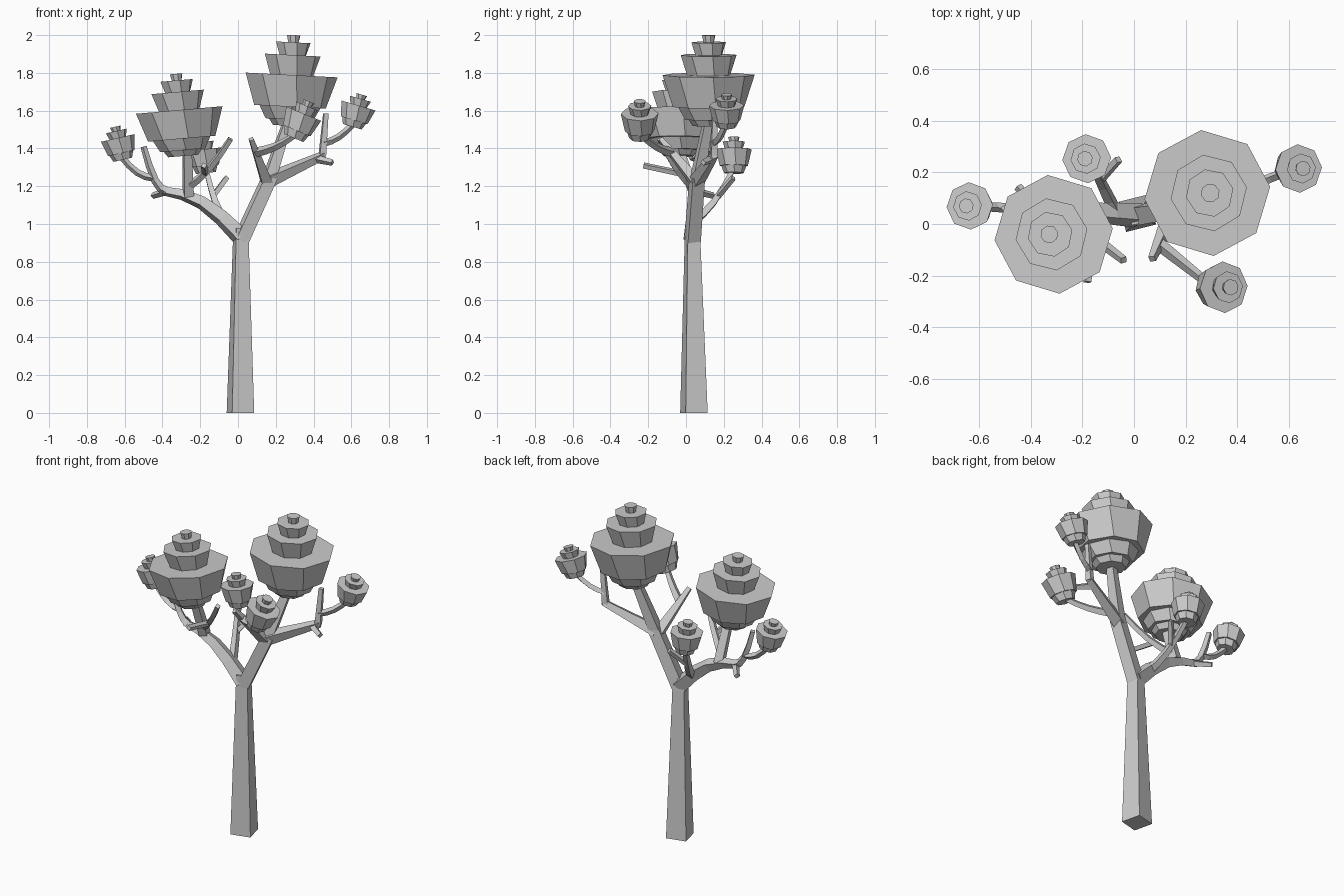
import bpy, bmesh, math
from mathutils import Vector, Matrix

cube = bpy.data.objects.get("Cube")
if cube:
    bpy.data.objects.remove(cube, do_unlink=True)

grey = bpy.data.materials.new("plain_grey")
grey.use_nodes = True
colour = (0.6, 0.6, 0.6, 1)
grey.diffuse_color = colour
grey.node_tree.nodes["Principled BSDF"].inputs["Base Color"].default_value = colour


def skin(name, rings):
    """Join closed rings of points with quads and cap both ends."""
    bm = bmesh.new()
    loops = [[bm.verts.new(point) for point in ring] for ring in rings]
    for low, high in zip(loops, loops[1:]):
        for i in range(len(low)):
            bm.faces.new((low[i - 1], low[i], high[i], high[i - 1]))
    bm.faces.new(loops[0][::-1])
    bm.faces.new(loops[-1])
    bmesh.ops.recalc_face_normals(bm, faces=bm.faces)
    mesh = bpy.data.meshes.new(name)
    bm.to_mesh(mesh)
    bm.free()
    mesh.materials.append(grey)
    bpy.context.collection.objects.link(bpy.data.objects.new(name, mesh))


def limb(name, start, tip, thick, thin=0.017, sag=0, steps=4):
    """Four-sided tapered limb that sags midway; returns its centre line."""
    start, tip = Vector(start), Vector(tip)

    def centre(t):
        return start.lerp(tip, t) - Vector((0, 0, sag * math.sin(math.pi * t)))

    turn = math.radians(59)
    side = Vector((math.cos(turn), math.sin(turn), 0))
    rings = []
    for i in range(steps + 1):
        t = i / steps
        heading = (centre(min(t + 0.1, 1)) - centre(max(t - 0.1, 0))).normalized()
        side = (side - heading * side.dot(heading)).normalized()
        other = heading.cross(side)
        radius = thick + (thin - thick) * t
        rings.append([centre(t) + way * radius for way in (side, other, -side, -other)])
    skin(name, rings)
    return centre


def foliage(name, base, lean, height, radius, tiers):
    """Leaning stack of flared octagonal tiers, each a (height share, rim share)."""
    axis = Vector((lean, 0, height))
    tilt = Vector((0, 0, 1)).rotation_difference(axis).to_matrix().to_4x4()
    place = Matrix.Translation(base) @ tilt
    rings, level = [], 0
    for number, (share, rim) in enumerate(tiers):
        for z, r, twist in ((level, rim * 0.79, 0.1), (level + share, rim, 0)):
            angles = [math.tau * i / 8 + twist + number * 0.05 for i in range(8)]
            rings.append([place @ Vector((radius * r * math.cos(a), radius * r * math.sin(a),
                                          axis.length * z)) for a in angles])
        level += share
    skin(name, rings)


# Trunk and the two main boughs
trunk = limb("trunk", (.013, .042, 0), (.015, .034, .98), .085, .046, steps=2)
west = limb("west_bough", trunk(.95), (-.4, .06, 1.175), .052, .024, sag=-.06)
east = limb("east_bough", trunk(.93), (.17, .06, 1.25), .05, .047)

# West side branches
crown = limb("west_crown_branch", west(.67), (-.27, -.04, 1.4), .036, .03)
outer = limb("west_outer_branch", west(.95), (-.5, .06, 1.41), .026, sag=.06)
limb("west_outer_twig", outer(.55), (-.62, .07, 1.36), .02, sag=.03)
limb("west_back_stub", west(.95), (-.45, .145, 1.15), .02)
front = limb("west_front_branch", crown(.2), (-.04, -.14, 1.45), .024, sag=.03)
limb("west_front_stub", front(.4), (-.18, -.225, 1.31), .018)

# Back branch
back = limb("back_branch", west(.2), (-.17, .25, 1.29), .028, sag=.04)
limb("back_stub", back(.62), (-.06, .25, 1.245), .018)

# East side branches
limb("east_crown_branch", east(.95), (.27, .12, 1.56), .044, .03)
front = limb("east_front_branch", east(.9), (.07, -.135, 1.45), .04)
limb("east_front_twig", front(.7), (.3, -.24, 1.47), .026, sag=.015)
outer = limb("east_outer_branch", east(.95), (.455, .15, 1.365), .044, .024)
limb("east_outer_stub", outer(.85), (.5, .09, 1.325), .022)
fork = limb("east_outer_fork", outer(.97), (.465, .15, 1.585), .024)
limb("east_outer_twig", fork(.3), (.61, .21, 1.53), .02, sag=.02)

# Tier profiles, from the bottom up
large = [(.07, .44), (.14, .66), (.35, 1), (.22, .61), (.14, .38), (.08, .15)]
small = [(.2, .7), (.46, 1), (.21, .62), (.13, .32)]

# Crowns and tufts
foliage("east_crown", (.27, .12, 1.52), .025, .48, .245, large)
foliage("west_crown", (-.29, -.04, 1.36), -.038, .435, .231, large)
foliage("west_outer_tuft", (-.61, .07, 1.34), -.04, .175, .092, small)
foliage("east_outer_tuft", (.605, .215, 1.515), .05, .17, .094, small)
foliage("east_front_tuft", (.295, -.245, 1.455), .08, .195, .1, small)
foliage("back_tuft", (-.17, .253, 1.27), -.02, .19, .095, small)
